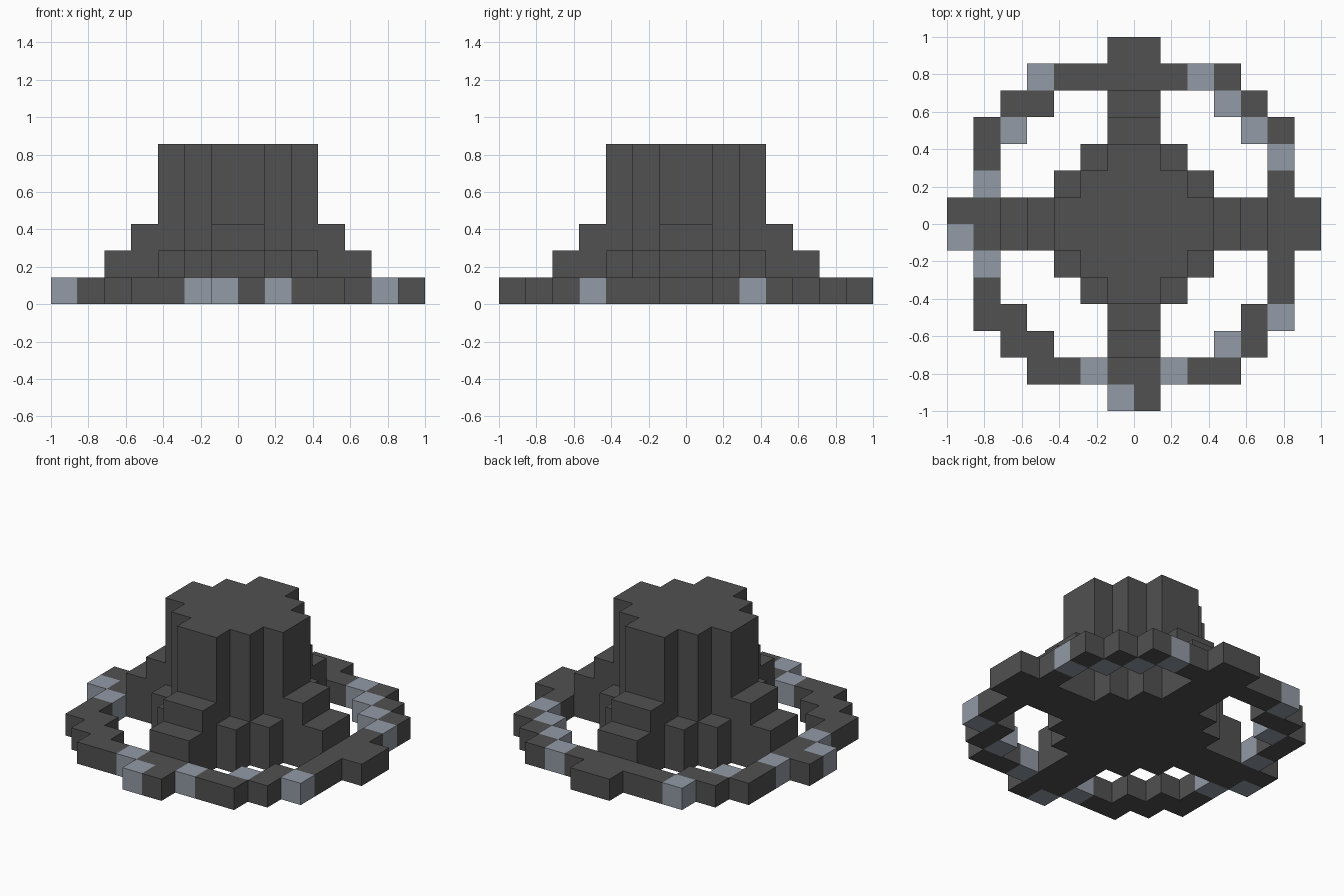
import bpy
import bmesh

U = 1 / 7  # edge of one block

if "Cube" in bpy.data.objects:
    bpy.data.objects.remove(bpy.data.objects["Cube"], do_unlink=True)


def material(name, rgb):
    mat = bpy.data.materials.new(name)
    mat.use_nodes = True
    color = (*rgb, 1)
    mat.diffuse_color = color
    bsdf = mat.node_tree.nodes["Principled BSDF"]
    bsdf.inputs["Base Color"].default_value = color
    bsdf.inputs["Roughness"].default_value = 0.9
    return mat


charcoal = material("charcoal", (0.082, 0.082, 0.082))
silver = material("silver_grey", (0.29, 0.325, 0.38))


def mirrored(cells):
    """Repeat first-quadrant cells in all four quadrants and across the diagonal."""
    swapped = set(cells) | {(j, i) for i, j in cells}
    return {(a, b) for i, j in swapped for a in (i, -1 - i) for b in (j, -1 - j)}


# Plan of each part: cell -> height in blocks
core = {c: 6 for c in mirrored([(0, 0), (1, 0), (2, 0), (1, 1)])}
corner_steps = {c: 2 for c in mirrored([(2, 1)])}
arms = {}
for distance, height in ((3, 3), (4, 2), (5, 1), (6, 1)):
    arms.update({c: height for c in mirrored([(distance, 0)])})
ring = {c: 1 for c in mirrored([(5, 1), (5, 2), (5, 3), (4, 3), (4, 4)])}

# Trim the ring's corner so it steps diagonally in single blocks
ring = {c: h for c, h in ring.items()}
plan = {**core, **corner_steps, **arms, **ring}

# Silver blocks scattered around the rim
silver_cells = {
    (-4, 5), (2, 5), (3, 4), (4, 3), (5, 2), (-5, 3), (-6, 1),
    (-7, -1), (-6, -2), (-2, -6), (-1, -7), (1, -6), (3, -5), (5, -4),
}


def build(name, cells):
    """Raise the cells to their heights, leaving out faces buried in neighbours."""
    bm = bmesh.new()

    def face(corners, index):
        f = bm.faces.new([bm.verts.new((x * U, y * U, z * U)) for x, y, z in corners])
        f.material_index = index

    for (i, j), h in cells.items():
        index = int((i, j) in silver_cells)
        loop = [(i, j), (i + 1, j), (i + 1, j + 1), (i, j + 1)]
        face([(x, y, h) for x, y in loop], index)
        face([(x, y, 0) for x, y in reversed(loop)], index)
        for k, (di, dj) in enumerate(((0, -1), (1, 0), (0, 1), (-1, 0))):
            low = plan.get((i + di, j + dj), 0)
            if low < h:
                a, b = loop[k], loop[(k + 1) % 4]
                face([(*a, low), (*b, low), (*b, h), (*a, h)], index)
    bmesh.ops.remove_doubles(bm, verts=bm.verts, dist=U / 100)
    # Merge coplanar squares of the same colour
    bmesh.ops.dissolve_limit(bm, angle_limit=0.01, verts=bm.verts, edges=bm.edges,
                             delimit={"MATERIAL"})
    mesh = bpy.data.meshes.new(name)
    bm.to_mesh(mesh)
    bm.free()
    mesh.materials.append(charcoal)
    mesh.materials.append(silver)
    bpy.context.collection.objects.link(bpy.data.objects.new(name, mesh))


build("central_column", core)
build("corner_steps", corner_steps)
build("stepped_arms", arms)
build("outer_ring", ring)
